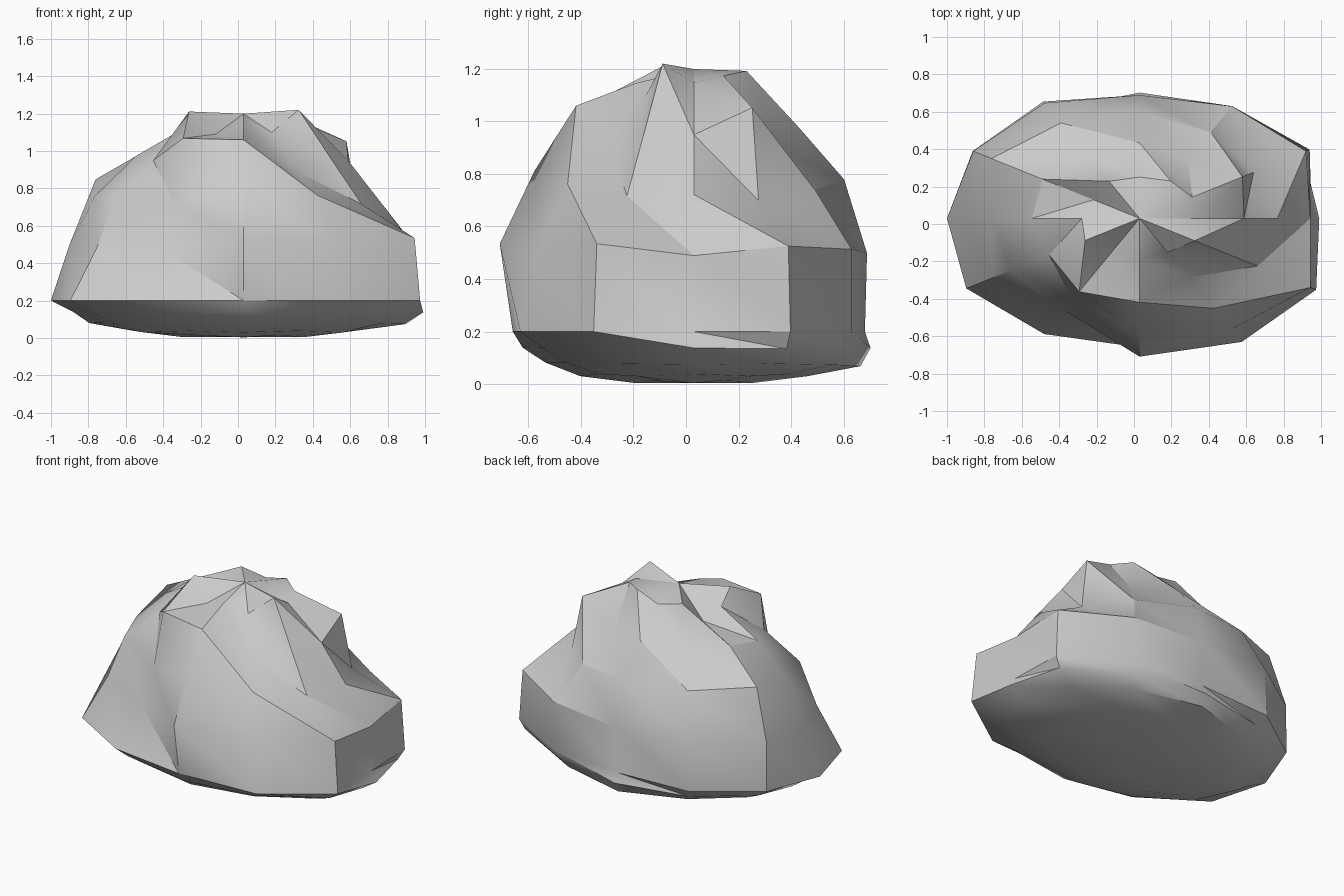
import bpy, bmesh
from math import sin, cos, radians

if "Cube" in bpy.data.objects:
    bpy.data.objects.remove(bpy.data.objects["Cube"])

# Boulder: 12 x 10 sphere with rough radii, squashed below its waist
SEGMENTS = 12
CENTRE = (0.03, 0.03, 0.20)
SX, SY, SZ_UP, SZ_DOWN = 1.0, 0.7, 0.975, 0.2

# latitude -> roughness, counter-clockwise from +x in 30 degree steps
RINGS = {
    72: (1.02, 1.05, 1.07, 1.02, 1.06, 0.92, 1.00, 1.09, 0.96, 1.02, 0.97, 1.10),
    54: (0.95, 1.08, 0.89, 0.98, 0.90, 1.02, 0.98, 0.95, 1.10, 1.09, 0.89, 0.94),
    36: (0.91, 0.87, 0.94, 1.01, 1.04, 1.13, 0.98, 0.98, 0.89, 1.07, 0.98, 0.90),
    18: (0.96, 1.08, 1.04, 0.99, 1.07, 1.08, 0.98, 0.95, 0.85, 1.11, 1.03, 1.11),
    0: (0.92, 1.05, 0.99, 0.93, 1.03, 1.03, 1.03, 1.07, 1.02, 0.985, 1.09, 1.09),
    -18: (1.01, 1.06, 1.00, 1.01, 1.00, 0.98, 0.96, 0.98, 0.97, 0.98, 1.00, 1.04),
    -36: (1.07, 1.04, 1.08, 1.12, 1.03, 1.00, 1.02, 1.00, 0.98, 1.00, 1.00, 1.04),
    -54: (1.0, 1.05) * 6,
    -72: (1.03, 0.98, 1.0) * 4,
}


def place(lat, lon, r):
    a, b = radians(lat), radians(lon)
    sz = SZ_UP if lat > 0 else SZ_DOWN
    return (CENTRE[0] + SX * r * cos(a) * cos(b),
            CENTRE[1] + SY * r * cos(a) * sin(b),
            max(0.0, CENTRE[2] + sz * r * sin(a)))


bm = bmesh.new()
rings = [[bm.verts.new(place(lat, i * 30, r)) for i, r in enumerate(radii)]
         for lat, radii in RINGS.items()]
top = bm.verts.new(place(90, 0, 1.025))
bottom = bm.verts.new(place(-90, 0, 0.98))

for i in range(SEGMENTS):
    j = (i + 1) % SEGMENTS
    bm.faces.new((top, rings[0][i], rings[0][j]))
    bm.faces.new((bottom, rings[-1][j], rings[-1][i]))
    # triangulated bands, diagonals all spiral the same way
    for up, low in zip(rings, rings[1:]):
        bm.faces.new((up[i], low[i], low[j]))
        bm.faces.new((up[i], low[j], up[j]))

mesh = bpy.data.meshes.new("boulder")
bm.to_mesh(mesh)
bm.free()
boulder = bpy.data.objects.new("boulder", mesh)
bpy.context.collection.objects.link(boulder)

# soft shading with crisp ridges
bpy.context.view_layer.objects.active = boulder
boulder.select_set(True)
bpy.ops.object.shade_smooth_by_angle(angle=radians(30))
